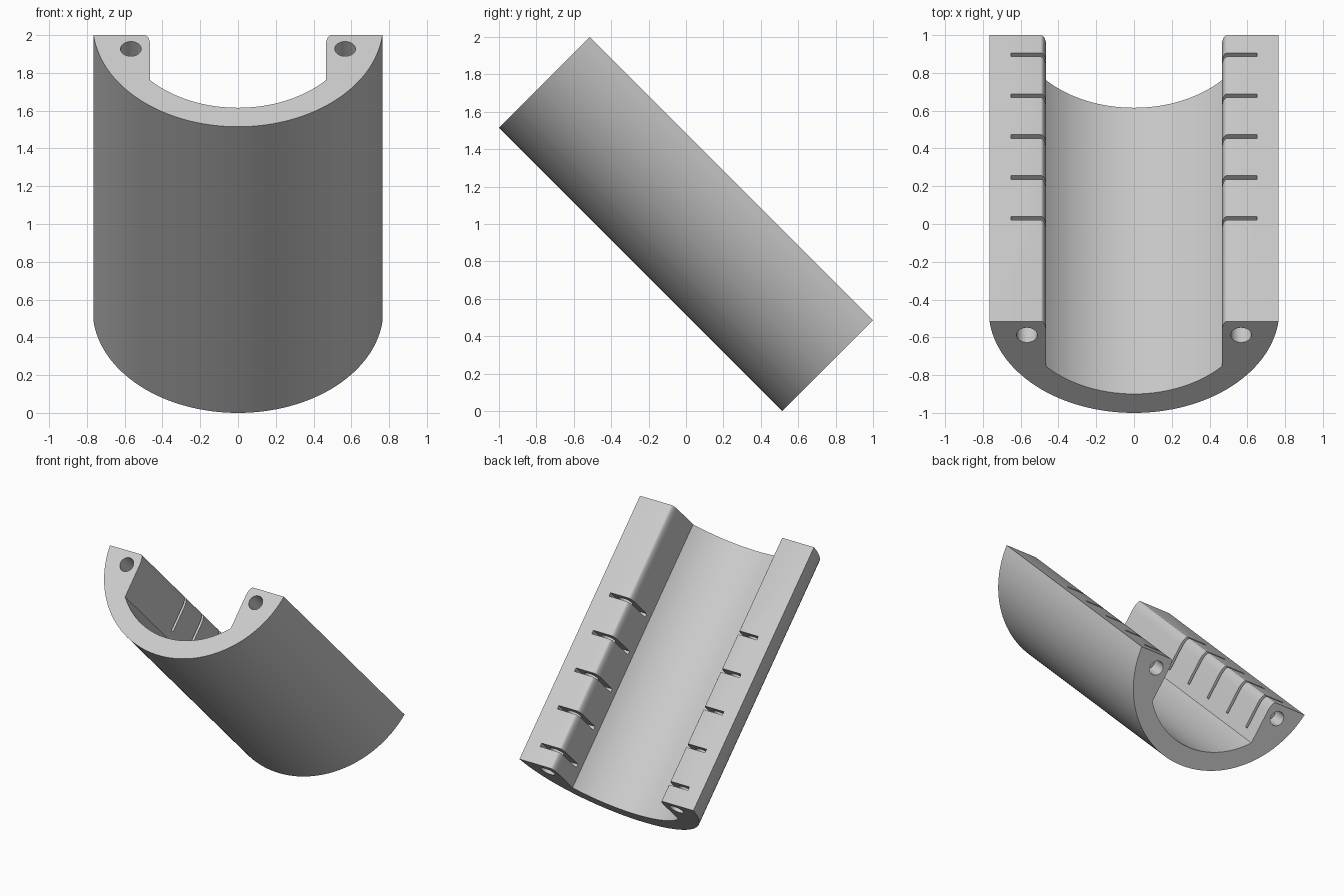
import bpy, bmesh, math
from mathutils import Matrix

if "Cube" in bpy.data.objects:
    bpy.data.objects.remove(bpy.data.objects["Cube"])

# Main sizes; local frame: x across, y along the trough, z = 0 at the rim
LENGTH = 1.515 * math.sqrt(2)
R_OUT, R_IN, CENTRE = 0.7696, 0.6276, 0.0836
HALF, WALL = 0.765, 0.465
LIP_W, LIP_H = 0.028, 0.08

grey = bpy.data.materials.new("light grey")
grey.diffuse_color = (0.6, 0.6, 0.6, 1)
grey.use_nodes = True
grey.node_tree.nodes["Principled BSDF"].inputs["Base Color"].default_value = grey.diffuse_color


def make_object(name, bm):
    bmesh.ops.recalc_face_normals(bm, faces=bm.faces)
    mesh = bpy.data.meshes.new(name)
    bm.to_mesh(mesh)
    bm.free()
    ob = bpy.data.objects.new(name, mesh)
    bpy.context.collection.objects.link(ob)
    mesh.materials.append(grey)
    return ob


def arc(radius, half_width, n):
    """Arc below the rim, from -half_width to +half_width."""
    a = math.asin(half_width / radius)
    return [(radius * math.sin(t), CENTRE - radius * math.cos(t))
            for t in (-a + 2 * a * i / n for i in range(n + 1))]


def lip(side, n=8):
    """Rounded inner edge, from the wall up to the rim."""
    return [(side * (WALL + LIP_W * (1 - math.cos(t))), -LIP_H * (1 - math.sin(t)))
            for t in (math.pi / 2 * i / n for i in range(n + 1))]


# Trough: cross-section extruded along its length
outline = arc(R_OUT, HALF, 72) + lip(1)[::-1] + arc(R_IN, WALL, 48)[::-1] + lip(-1)
bm = bmesh.new()
face = bm.faces.new([bm.verts.new((x, 0, z)) for x, z in outline])
ext = bmesh.ops.extrude_face_region(bm, geom=[face])
bmesh.ops.translate(bm, vec=(0, LENGTH, 0),
                    verts=[g for g in ext["geom"] if isinstance(g, bmesh.types.BMVert)])
trough = make_object("trough", bm)

# Long round holes through both arms
bm = bmesh.new()
for side in (-1, 1):
    bmesh.ops.create_cone(bm, cap_ends=True, segments=32, radius1=0.055, radius2=0.055,
                          depth=LENGTH + 0.2,
                          matrix=Matrix.Translation((side * 0.567, LENGTH / 2, -0.103))
                          @ Matrix.Rotation(math.pi / 2, 4, 'X'))
holes = make_object("hole_cutter", bm)

# Five narrow slots in each arm, open to the rim and the inner wall
bm = bmesh.new()
for side in (-1, 1):
    for i in range(5):
        bmesh.ops.create_cube(bm, size=1, matrix=Matrix.Translation(
            (side * 0.545, 0.771 + 0.306 * i, -0.08))
            @ Matrix.Diagonal((0.21, 0.028, 0.38, 1)))
slots = make_object("slot_cutter", bm)

# Cut, then bake the result
for cutter in (holes, slots):
    cutter.hide_render = True
    mod = trough.modifiers.new(cutter.name, 'BOOLEAN')
    mod.operation, mod.solver, mod.object = 'DIFFERENCE', 'EXACT', cutter
bpy.context.view_layer.update()
baked = bpy.data.meshes.new_from_object(
    trough.evaluated_get(bpy.context.evaluated_depsgraph_get()))
trough.modifiers.clear()
trough.data = baked
for cutter in (holes, slots):
    bpy.data.objects.remove(cutter)

# Smooth curved walls, then tilt the trough by 45 degrees
bpy.context.view_layer.objects.active = trough
trough.select_set(True)
bpy.ops.object.shade_smooth_by_angle(angle=math.radians(30))
trough.location = (0, -0.515, 2)
trough.rotation_euler = (-math.pi / 4, 0, 0)
